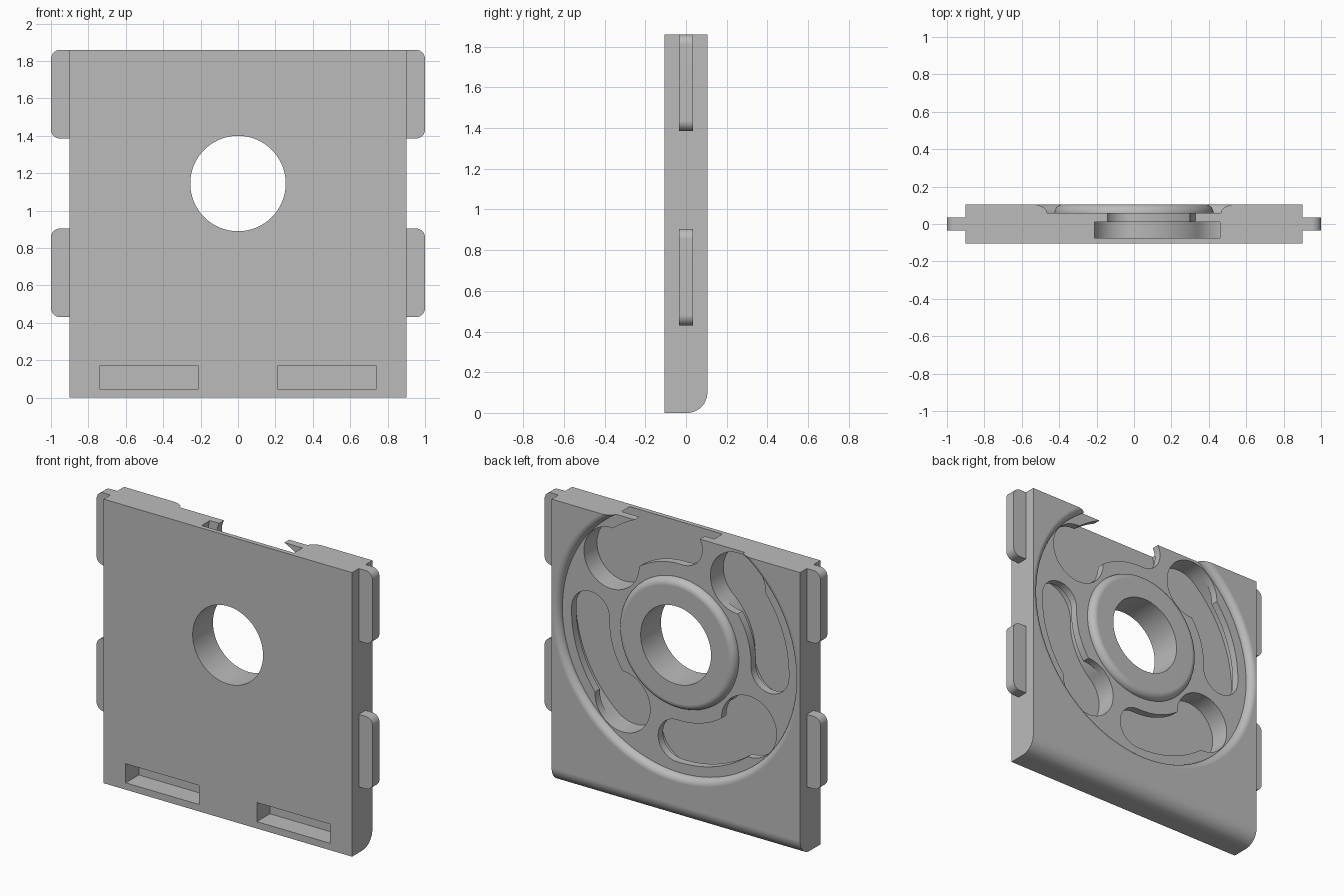
import bpy, bmesh
from math import sin, cos, pi, radians

old = bpy.data.objects.get("Cube")
if old:
    bpy.data.objects.remove(old, do_unlink=True)

grey = bpy.data.materials.new("light grey")
grey.use_nodes = True
colour = (0.5, 0.5, 0.5, 1)
grey.diffuse_color = colour
grey.node_tree.nodes["Principled BSDF"].inputs["Base Color"].default_value = colour

HALF_W, HALF_D, HEIGHT = 0.9, 0.105, 1.86
HUB_Z = 1.145        # height of the central hole
FLOOR = 0.06         # depth level of the round recess
TRACK = 0.65         # radius of the curved pockets
HEAD, NECK = 0.2, 0.137


def arc(cx, cy, r, start, end, n=24):
    """Points on an arc, angles in degrees."""
    steps = [radians(start + (end - start) * i / n) for i in range(n + 1)]
    return [(cx + r * cos(a), cy + r * sin(a)) for a in steps]


def make_object(name, bm):
    bmesh.ops.remove_doubles(bm, verts=bm.verts, dist=0.00001)
    bmesh.ops.recalc_face_normals(bm, faces=bm.faces)
    mesh = bpy.data.meshes.new(name)
    bm.to_mesh(mesh)
    bm.free()
    mesh.materials.append(grey)
    obj = bpy.data.objects.new(name, mesh)
    bpy.context.collection.objects.link(obj)
    return obj


def prism(name, outline, low, high, axis="y"):
    """Extrude an outline along y (points are x, z) or x (points are y, z)."""
    bm = bmesh.new()
    if axis == "y":
        verts = [bm.verts.new((a, low, b)) for a, b in outline]
        step = (0, high - low, 0)
    else:
        verts = [bm.verts.new((low, a, b)) for a, b in outline]
        step = (high - low, 0, 0)
    face = bm.faces.new(verts)
    out = bmesh.ops.extrude_face_region(bm, geom=[face])
    moved = [v for v in out["geom"] if isinstance(v, bmesh.types.BMVert)]
    bmesh.ops.translate(bm, verts=moved, vec=step)
    return make_object(name, bm)


def lathe(name, profile, n=128):
    """Closed ring turned around the hole axis from (radius, y) points."""
    bm = bmesh.new()
    rings = []
    for i in range(n):
        a = 2 * pi * i / n
        rings.append([bm.verts.new((r * cos(a), y, HUB_Z + r * sin(a))) for r, y in profile])
    for i in range(n):
        one, two = rings[i], rings[(i + 1) % n]
        for j in range(len(profile)):
            k = (j + 1) % len(profile)
            bm.faces.new((one[j], one[k], two[k], two[j]))
    return make_object(name, bm)


def curved_slot(start, end, half):
    """Banana outline around the hole, angles as seen from the back."""
    points = arc(0, 0, TRACK + half, start, end, 32)
    a = radians(end)
    points += arc(TRACK * cos(a), TRACK * sin(a), half, end, end + 180)[1:]
    points += arc(0, 0, TRACK - half, end, start, 32)[1:]
    a = radians(start)
    points += arc(TRACK * cos(a), TRACK * sin(a), half, start + 180, start + 360)[1:-1]
    return [(-x, HUB_Z + z) for x, z in points]


def cut(body, cutter):
    mod = body.modifiers.new(cutter.name, "BOOLEAN")
    mod.operation = "DIFFERENCE"
    mod.solver = "EXACT"
    mod.object = cutter
    bpy.context.view_layer.objects.active = body
    bpy.ops.object.modifier_apply(modifier=mod.name)
    bpy.data.objects.remove(cutter, do_unlink=True)


def shade(obj):
    bpy.ops.object.select_all(action="DESELECT")
    obj.select_set(True)
    bpy.context.view_layer.objects.active = obj
    bpy.ops.object.shade_smooth_by_angle(angle=radians(30))
    obj.modifiers.new("flat_faces", "WEIGHTED_NORMAL").keep_sharp = True


# Plate with a rounded lower back edge
side = [(-HALF_D, 0)] + arc(HALF_D - 0.1, 0.1, 0.1, -90, 0, 16)
side += [(HALF_D, HEIGHT), (-HALF_D, HEIGHT)]
plate = prism("plate", side, -HALF_W, HALF_W, "x")

# Round recess on the back, leaving a raised hub with softened edges
bevel = HALF_D - FLOOR
hub_edge = arc(0.38, FLOOR, bevel, 90, 0, 10)
rim_edge = arc(0.898, FLOOR, bevel, 180, 90, 10)
cut(plate, lathe("recess", [(0.38, 0.2)] + hub_edge + rim_edge + [(0.898, 0.2)]))

# Central through hole
cut(plate, prism("hole", arc(0, HUB_Z, 0.255, 0, 360, 96)[:-1], -0.3, 0.3))

# Four undercut keyhole pockets around the hub
for turn in range(0, 360, 90):
    start, end = turn - 2, turn + 50
    cut(plate, prism("undercut", curved_slot(start, end, HEAD), -0.075, 0.01))
    cut(plate, prism("neck", curved_slot(start, end, NECK), -0.02, 0.09))
    a = radians(end)
    head = arc(-TRACK * cos(a), HUB_Z + TRACK * sin(a), HEAD - 0.0005, 0, 360, 64)[:-1]
    cut(plate, prism("head", head, -0.02, 0.09))

# Two rectangular slots low on the front
for s in (-1, 1):
    box = [(s * 0.21, 0.045), (s * 0.74, 0.045), (s * 0.74, 0.17), (s * 0.21, 0.17)]
    cut(plate, prism("slot", box, -0.2, 0.03))
shade(plate)

# Side tabs with rounded outer corners
for s, side_name in ((1, "left"), (-1, "right")):
    for low, level in ((0.43, "lower"), (1.385, "upper")):
        top = low + 0.475
        outline = [(HALF_W, low)] + arc(0.95, low + 0.05, 0.05, -90, 0, 10)
        outline += arc(0.95, top - 0.05, 0.05, 0, 90, 10) + [(HALF_W, top)]
        tab = prism(f"{side_name}_{level}_tab", [(s * x, z) for x, z in outline], -0.035, 0.035)
        shade(tab)
